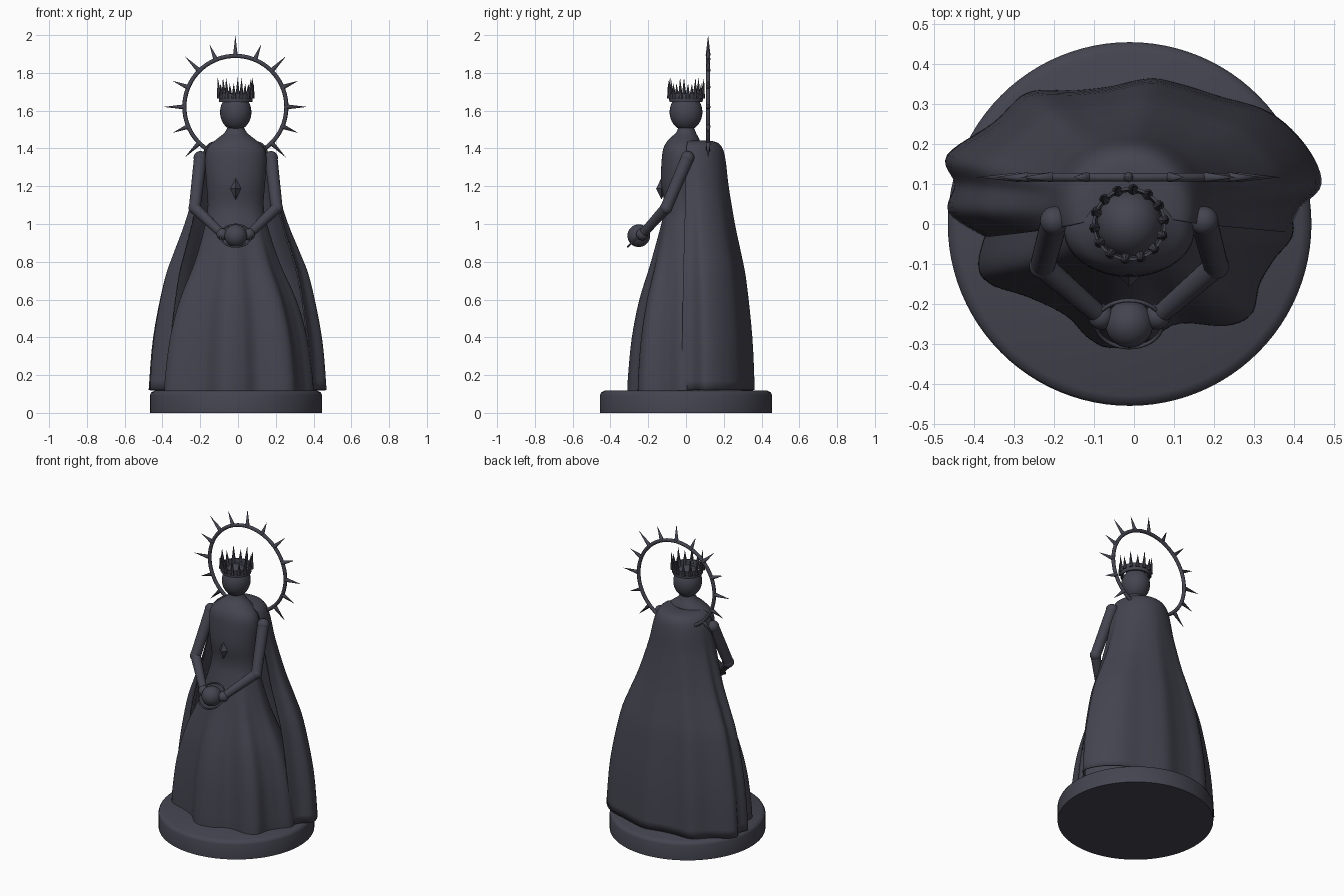
import bpy, bmesh, math
from mathutils import Vector, Matrix

if "Cube" in bpy.data.objects:
    bpy.data.objects.remove(bpy.data.objects["Cube"])

slate = bpy.data.materials.new("dark_slate")
slate.diffuse_color = (0.058, 0.058, 0.080, 1)
slate.use_nodes = True
slate.node_tree.nodes["Principled BSDF"].inputs["Base Color"].default_value = slate.diffuse_color
CX = -0.012                       # figure axis


def finish(name, bm, angle=40):
    bmesh.ops.recalc_face_normals(bm, faces=bm.faces)
    me = bpy.data.meshes.new(name)
    bm.to_mesh(me)
    bm.free()
    ob = bpy.data.objects.new(name, me)
    bpy.context.collection.objects.link(ob)
    me.materials.append(slate)
    bpy.ops.object.select_all(action='DESELECT')
    ob.select_set(True)
    bpy.context.view_layer.objects.active = ob
    bpy.ops.object.shade_smooth_by_angle(angle=math.radians(angle))
    return ob


def spline(pts, steps, closed=False):
    """Smooth curve through points of any dimension."""
    n = len(pts)
    get = (lambda i: pts[i % n]) if closed else (lambda i: pts[max(0, min(n - 1, i))])
    out = []
    for i in range(n if closed else n - 1):
        for s in range(steps):
            t = s / steps
            out.append(tuple(
                0.5 * (2 * b + (c - a) * t + (2 * a - 5 * b + 4 * c - d) * t * t
                       + (3 * b - a - 3 * c + d) * t ** 3)
                for a, b, c, d in zip(get(i - 1), get(i), get(i + 1), get(i + 2))))
    if not closed:
        out.append(tuple(pts[-1]))
    return out


def loft(bm, rows, closed):
    grid = [[bm.verts.new(p) for p in r] for r in rows]
    n = len(rows[0])
    for a, b in zip(grid, grid[1:]):
        for i in range(n if closed else n - 1):
            j = (i + 1) % n
            bm.faces.new((a[i], a[j], b[j], b[i]))
    if closed:
        bm.faces.new(grid[0])
        bm.faces.new(grid[-1])


def add_ball(bm, c, r):
    m = Matrix.Translation(c) @ Matrix.Diagonal((*r, 1))
    bmesh.ops.create_uvsphere(bm, u_segments=32, v_segments=18, radius=1, matrix=m)


def add_rod(bm, a, b, r1, r2, seg=16):
    a, b = Vector(a), Vector(b)
    d = b - a
    m = Matrix.Translation((a + b) / 2) @ d.to_track_quat('Z', 'Y').to_matrix().to_4x4()
    bmesh.ops.create_cone(bm, cap_ends=True, segments=seg, radius1=r1, radius2=r2,
                          depth=d.length, matrix=m)


def add_ring(bm, c, u, v, R, r, seg=72, sides=10):
    """Torus lying in the plane of unit vectors u and v."""
    c, u, v = Vector(c), Vector(u), Vector(v)
    w = u.cross(v)
    g = []
    for i in range(seg):
        t = math.tau * i / seg
        e = u * math.cos(t) + v * math.sin(t)
        g.append([bm.verts.new(c + e * (R + r * math.cos(k)) + w * r * math.sin(k))
                  for k in (math.tau * j / sides for j in range(sides))])
    for i in range(seg):
        for j in range(sides):
            a, b, k = g[i], g[(i + 1) % seg], (j + 1) % sides
            bm.faces.new((a[j], a[k], b[k], b[j]))


# round plinth with bevelled top edge
bm = bmesh.new()
loft(bm, [[(-0.011 + r * math.cos(math.tau * i / 96), r * math.sin(math.tau * i / 96), z)
           for i in range(96)]
          for z, r in ((0, 0.455), (0.095, 0.455), (0.108, 0.449), (0.118, 0.43))], True)
finish("plinth", bm, 50)

# gown: oval torso blending into a wavy hem
hem = spline([(0.40, -0.01), (0.35, -0.09), (0.315, -0.15), (0.295, -0.225), (0.23, -0.255),
              (0.11, -0.25), (0.03, -0.295), (-0.06, -0.31), (-0.115, -0.285), (-0.17, -0.23),
              (-0.26, -0.185), (-0.36, -0.15), (-0.39, -0.10), (-0.365, 0.0), (-0.33, 0.13),
              (-0.2, 0.24), (0, 0.28), (0.2, 0.25), (0.34, 0.13)], 6, True)
levels = spline([  # height, hem weight, oval half width, half depth, centre y
    (0.115, 1.0, 0.15, 0.11, -0.02), (0.2, 0.98, 0.15, 0.11, -0.02),
    (0.4, 0.87, 0.15, 0.11, -0.02), (0.6, 0.65, 0.15, 0.11, -0.02),
    (0.8, 0.31, 0.15, 0.11, -0.02), (1.0, 0.06, 0.15, 0.105, -0.015),
    (1.1, 0, 0.148, 0.10, -0.015), (1.22, 0, 0.156, 0.112, -0.02),
    (1.35, 0, 0.162, 0.108, -0.02), (1.41, 0, 0.145, 0.098, -0.018),
    (1.45, 0, 0.10, 0.08, -0.01), (1.485, 0, 0.058, 0.052, 0), (1.53, 0, 0.035, 0.035, 0)], 4)
rows = []
for z, w, hx, hy, cy in levels:
    row = []
    for x, y in hem:
        t = math.atan2(y / 0.29, x / 0.39)
        row.append((x * w + (CX + hx * math.cos(t)) * (1 - w),
                    y * w + (cy + hy * math.sin(t)) * (1 - w), z))
    rows.append(row)
bm = bmesh.new()
loft(bm, rows, True)
finish("gown", bm, 60)

# cape: open sheet wrapped round the back, closing over the shoulders
edge = spline([(0.385, -0.02), (0.41, 0.04), (0.465, 0.10), (0.43, 0.19), (0.34, 0.275),
               (0.215, 0.315), (0.12, 0.345), (0.04, 0.36), (-0.06, 0.34), (-0.15, 0.33),
               (-0.265, 0.325), (-0.35, 0.25), (-0.465, 0.17), (-0.445, 0.10),
               (-0.46, 0.03), (-0.37, -0.03)], 6)
levels = spline([  # height, hem weight, shrink
    (0.12, 1.0, 1), (0.4, 0.92, 1), (0.7, 0.72, 1), (0.85, 0.54, 1), (1.0, 0.34, 1),
    (1.2, 0.13, 1), (1.32, 0.04, 1), (1.39, 0, 0.95), (1.425, 0, 0.80),
    (1.437, 0, 0.55), (1.437, 0, 0.25)], 4)
rows = []
for z, w, s in levels:
    row = []
    for x, y in edge:
        t = math.atan2((y - 0.03) / 0.33, (x - CX) / 0.455)
        row.append((x * w + (CX + 0.172 * s * math.cos(t)) * (1 - w),
                    y * w + (0.03 + 0.172 * s * math.sin(t)) * (1 - w), z))
    rows.append(row)
bm = bmesh.new()
loft(bm, rows, False)
cape = finish("cape", bm, 60)
sol = cape.modifiers.new("thickness", 'SOLIDIFY')
sol.thickness = 0.008
sol.offset = 0

# head
bm = bmesh.new()
add_ball(bm, (CX, 0, 1.592), (0.083, 0.087, 0.098))
finish("head", bm, 60)

# crown: flared open band with outward leaning spikes
bm = bmesh.new()
prof = ((0.080, 1.645), (0.088, 1.645), (0.092, 1.69), (0.085, 1.69), (0.080, 1.645))
loft(bm, [[(CX + r * math.cos(math.tau * i / 48), r * math.sin(math.tau * i / 48), z)
           for i in range(49)] for r, z in prof], False)
bmesh.ops.remove_doubles(bm, verts=bm.verts, dist=1e-5)
for i in range(14):
    t = math.tau * (i + 0.25) / 14
    c, s = math.cos(t), math.sin(t)
    top = 1.775 if i % 2 else 1.745
    add_rod(bm, (CX + 0.087 * c, 0.087 * s, 1.665),
            (CX + 0.096 * c, 0.096 * s, top), 0.014, 0, 8)
finish("crown", bm)

# halo ring and its rays
HALO = Vector((-0.014, 0.117, 1.62))
bm = bmesh.new()
add_ring(bm, HALO, (1, 0, 0), (0, 0, 1), 0.270, 0.011)
finish("halo_ring", bm)
bm = bmesh.new()
for i in range(-6, 7):
    t = math.radians(22.5 * i)
    d = Vector((math.sin(t), 0, math.cos(t)))
    add_rod(bm, HALO + d * 0.272, HALO + d * (0.36 if i % 2 else 0.38), 0.013, 0, 10)
finish("halo_rays", bm)

# arms with rounded joints, mirrored
for side, name in ((-1, "left"), (1, "right")):
    sh = (CX + side * 0.187, 0.008, 1.35)
    el = (CX + side * 0.217, -0.105, 1.085)
    ha = (CX + side * 0.070, -0.232, 0.945)
    for part, a, b, r1, r2 in (("upper_arm", sh, el, 0.034, 0.031),
                               ("forearm", el, ha, 0.030, 0.023)):
        bm = bmesh.new()
        add_rod(bm, a, b, r1, r2, 24)
        finish(name + "_" + part, bm)
    for part, c, r in (("shoulder", sh, 0.036), ("elbow", el, 0.033), ("hand", ha, 0.032)):
        bm = bmesh.new()
        add_ball(bm, c, (r, r, r))
        finish(name + "_" + part, bm, 60)

# orb with tilted ring
ORB = (CX, -0.25, 0.938)
bm = bmesh.new()
add_ball(bm, ORB, (0.06, 0.06, 0.06))
finish("orb", bm, 60)
bm = bmesh.new()
k = math.sqrt(0.5)
add_ring(bm, ORB, (1, 0, 0), (0, k, k), 0.083, 0.005)
finish("orb_ring", bm)

# faceted chest gem
bm = bmesh.new()
for tip in (1.245, 1.13):
    add_rod(bm, (CX, -0.13, 1.187), (CX, -0.13, tip), 0.028, 0, 4)
bmesh.ops.rotate(bm, verts=bm.verts, cent=(CX, -0.13, 1.187),
                 matrix=Matrix.Rotation(0, 3, 'Z'))
finish("chest_gem", bm, 10)
